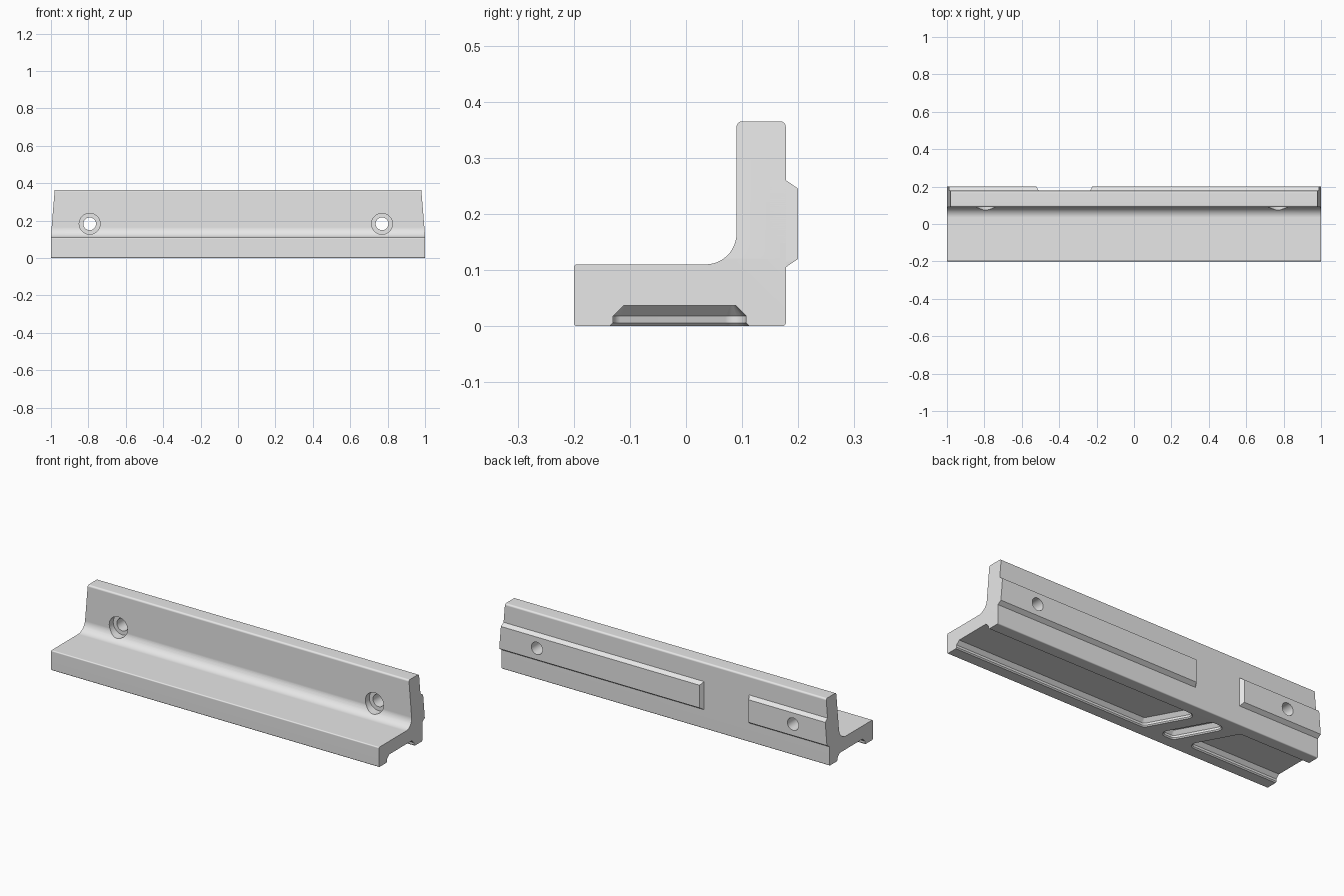
import bpy, bmesh, math
from mathutils import Vector

default = bpy.data.objects.get("Cube")
if default:
    bpy.data.objects.remove(default, do_unlink=True)

grey = bpy.data.materials.new("plain grey")
grey.use_nodes = True
grey.diffuse_color = (0.8, 0.8, 0.8, 1)
grey.node_tree.nodes["Principled BSDF"].inputs["Base Color"].default_value = (0.8, 0.8, 0.8, 1)


def rounded(corners, steps=4, grow=0.0):
    """Outline with each (a, b, radius) corner rounded, offset outward by grow."""
    out = []
    for i, (a, b, r) in enumerate(corners):
        p = Vector((a, b))
        if r == 0:
            out.append(p)
            continue
        u = (Vector(corners[i - 1][:2]) - p).normalized()
        v = (Vector(corners[(i + 1) % len(corners)][:2]) - p).normalized()
        half = u.angle(v) / 2
        centre = p + (u + v).normalized() * r / math.sin(half)
        n0 = (p + u * r / math.tan(half) - centre).normalized()
        n1 = (p + v * r / math.tan(half) - centre).normalized()
        count = steps * 3 if r > 0.04 else steps
        out += [centre + n0.slerp(n1, k / count) * (r + grow) for k in range(count + 1)]
    return out


def loft(name, rings, planes=()):
    """Solid through matching rings, then trimmed by (point, normal) planes."""
    bm = bmesh.new()
    loops = [[bm.verts.new(p) for p in ring] for ring in rings]
    for lo, hi in zip(loops, loops[1:]):
        for i in range(len(lo)):
            bm.faces.new((lo[i - 1], lo[i], hi[i], hi[i - 1]))
    bm.faces.new(loops[0])
    bm.faces.new(loops[-1])
    for point, normal in planes:
        geom = bm.verts[:] + bm.edges[:] + bm.faces[:]
        cut = bmesh.ops.bisect_plane(bm, geom=geom, plane_co=point, plane_no=normal,
                                     clear_outer=True)["geom_cut"]
        edges = [e for e in cut if isinstance(e, bmesh.types.BMEdge)]
        bmesh.ops.edgeloop_fill(bm, edges=edges)
    bmesh.ops.recalc_face_normals(bm, faces=bm.faces[:])
    mesh = bpy.data.meshes.new(name)
    bm.to_mesh(mesh)
    bm.free()
    mesh.materials.append(grey)
    obj = bpy.data.objects.new(name, mesh)
    bpy.context.collection.objects.link(obj)
    return obj


def bar(name, outline, x0, x1, planes):
    return loft(name, [[(x, y, z) for y, z in outline] for x in (x0, x1)], planes)


def end_taper(side):
    return ((side, 0, 0.12), (side * 0.245, 0, 0.02))


def pocket(name, corners):
    # flared mouth, upright wall, sloped roof
    levels = [(-0.002, 0.008), (0.006, 0), (0.018, 0), (0.037, -0.019)]
    return loft(name, [[(p.x, p.y, z) for p in rounded(corners, 5, g)] for z, g in levels])


def bore(name, x):
    # wide counterbore in front, narrow hole through to the back
    levels = [(0.0, 0.056), (0.125, 0.056), (0.125, 0.034), (0.3, 0.034)]
    turn = [k * math.tau / 40 for k in range(40)]
    return loft(name, [[(x + r * math.cos(a), y, 0.183 + r * math.sin(a)) for a in turn]
                       for y, r in levels])


# L-shaped body with a filleted inside corner
section = rounded([(-0.2, 0.0, 0.006), (0.178, 0.0, 0.006), (0.178, 0.365, 0.01),
                   (0.09, 0.365, 0.01), (0.09, 0.11, 0.055), (-0.2, 0.11, 0.006)])
body = bar("angle_body", section, -1, 1, [end_taper(-1), end_taper(1)])

# Locating rails on the back, chamfered at their inner ends
rail_section = [(0.15, 0.105), (0.178, 0.105), (0.2, 0.12), (0.2, 0.245),
                (0.178, 0.26), (0.15, 0.26)]
long_rail = bar("long_rail", rail_section, -0.25, 1,
                [end_taper(1), ((-0.235, 0.178, 0), (-0.022, 0.012, 0))])
short_rail = bar("short_rail", rail_section, -1, -0.495,
                 [end_taper(-1), ((-0.51, 0.178, 0), (0.022, 0.012, 0))])

# Underside pockets with slanted ribs between them
front, back, r = -0.13, 0.107, 0.025
pockets = []
for name, f0, f1, b1, b0 in [("long_pocket", 1.2, -0.17, -0.30, 1.2),
                             ("middle_pocket", -0.265, -0.355, -0.485, -0.395),
                             ("end_pocket", -0.445, -1.2, -1.2, -0.575)]:
    pockets.append(pocket(name, [(f0, front, r), (f1, front, r), (b1, back, r), (b0, back, r)]))

left_bore, right_bore = bore("left_bore", 0.77), bore("right_bore", -0.793)


# Cut the openings and finish the shading
def finish(obj, cutters):
    bpy.ops.object.select_all(action="DESELECT")
    bpy.context.view_layer.objects.active = obj
    obj.select_set(True)
    for cutter in cutters:
        mod = obj.modifiers.new("cut", "BOOLEAN")
        mod.operation, mod.solver, mod.object = "DIFFERENCE", "EXACT", cutter
        bpy.ops.object.modifier_apply(modifier=mod.name)
    bpy.ops.object.shade_smooth_by_angle(angle=math.radians(32))
    mod = obj.modifiers.new("even_shading", "WEIGHTED_NORMAL")
    mod.keep_sharp = True


finish(body, pockets + [left_bore, right_bore])
finish(long_rail, [left_bore])
finish(short_rail, [right_bore])
for cutter in pockets + [left_bore, right_bore]:
    bpy.data.objects.remove(cutter, do_unlink=True)
